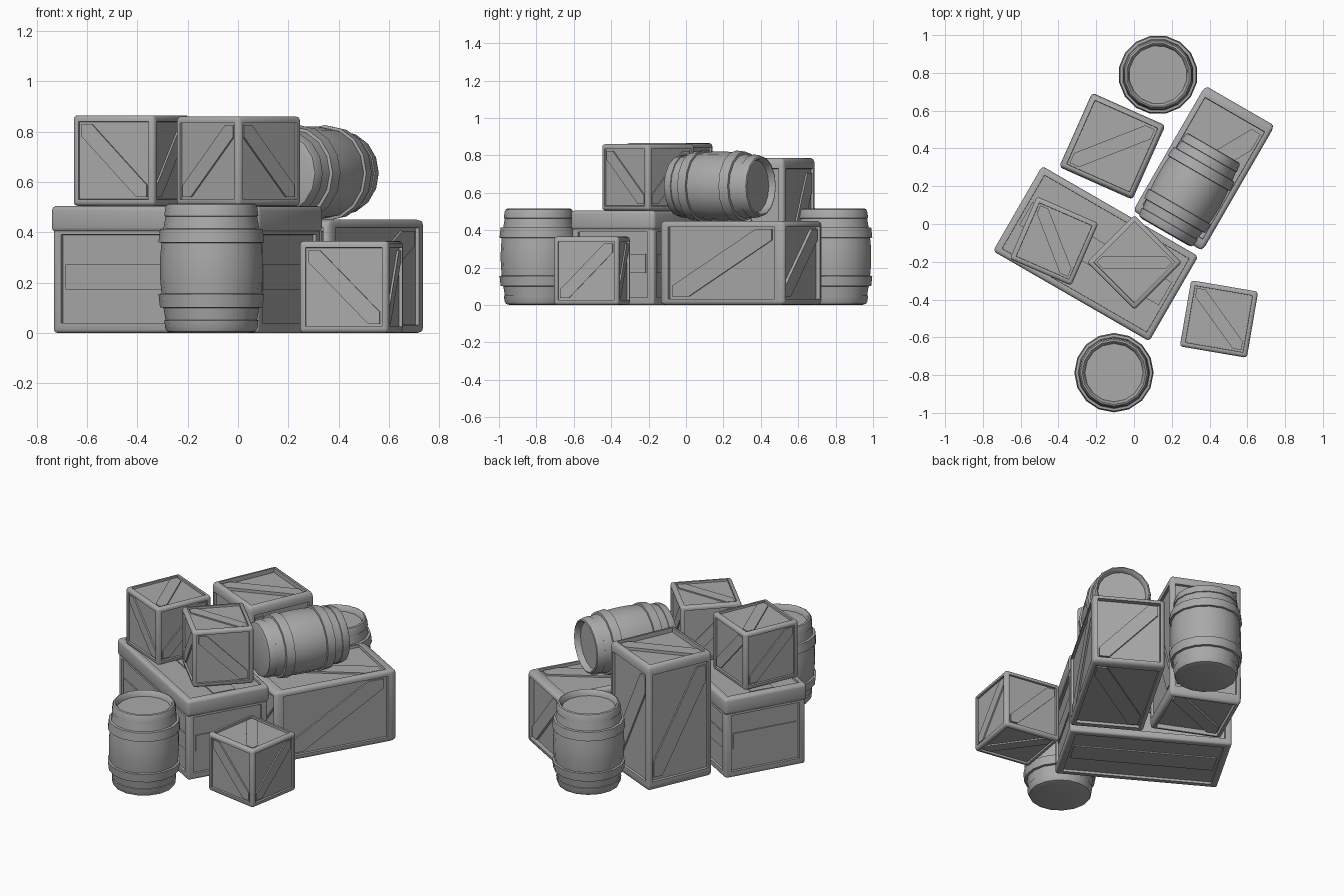
import bpy, bmesh, math
from mathutils import Vector, Matrix

old = bpy.data.objects.get("Cube")
if old:
    bpy.data.objects.remove(old, do_unlink=True)

GREY = (0.4, 0.4, 0.4, 1.0)
mat = bpy.data.materials.new("plain grey")
mat.use_nodes = True
mat.diffuse_color = GREY
mat.node_tree.nodes["Principled BSDF"].inputs["Base Color"].default_value = GREY

X, Y, Z = Vector((1, 0, 0)), Vector((0, 1, 0)), Vector((0, 0, 1))


def finish(bm, name, location, turn=0.0, scale=(1, 1, 1), matrix=None):
    bmesh.ops.recalc_face_normals(bm, faces=bm.faces)
    mesh = bpy.data.meshes.new(name)
    bm.to_mesh(mesh)
    bm.free()
    mesh.materials.append(mat)
    ob = bpy.data.objects.new(name, mesh)
    bpy.context.collection.objects.link(ob)
    ob.location, ob.scale = location, scale
    ob.rotation_euler = matrix.to_euler() if matrix else (0, 0, math.radians(turn))
    bpy.ops.object.select_all(action="DESELECT")
    ob.select_set(True)
    bpy.context.view_layer.objects.active = ob
    bpy.ops.object.shade_smooth_by_angle(angle=math.radians(40))
    return ob


def framed_box(bm, size, lift, frame, depth, bevel):
    """Rounded box whose faces are sunk inside a border."""
    box = bmesh.ops.create_cube(bm, size=1)
    verts = box["verts"]
    bmesh.ops.scale(bm, vec=size, verts=verts)
    bmesh.ops.translate(bm, vec=(0, 0, lift), verts=verts)
    faces = list({f for v in verts for f in v.link_faces})
    rim = list({e for f in faces for e in f.edges})
    bmesh.ops.inset_individual(bm, faces=faces, thickness=frame)
    bmesh.ops.inset_individual(bm, faces=faces, thickness=depth * 0.1, depth=-depth)
    bmesh.ops.bevel(bm, geom=rim, offset=bevel, segments=3, profile=0.5, affect="EDGES")


def board(bm, outline, centre, u, v, n, thick):
    """Flat board with its outline in the u, v plane, raised along n."""
    face = bm.faces.new([bm.verts.new(centre + u * a + v * b) for a, b in outline])
    out = bmesh.ops.extrude_face_region(bm, geom=[face])["geom"]
    bmesh.ops.translate(bm, vec=n * thick,
                        verts=[g for g in out if isinstance(g, bmesh.types.BMVert)])


def directions():
    for n in (-Y, Y, X, -X, Z, -Z):
        v = Y if abs(n.z) > 0.5 else Z
        yield n, v.cross(n), v


# Crates: sunk panels crossed by a diagonal board
def crate(name, x, y, z, size, turn):
    bm = bmesh.new()
    framed_box(bm, (1, 1, 1), 0, 0.1, 0.035, 0.045)
    h, c = 0.4, 0.13
    outline = [(-h, h), (c - h, h), (h, c - h), (h, -h), (h - c, -h), (-h, h - c)]
    for n, u, v in directions():
        falling = n.y < -0.5 or n.z > 0.5
        board(bm, outline, n * 0.46, u if falling else -u, v, n, 0.028)
    finish(bm, name, (x, y, z + size[2] / 2), turn, size)


crate("tall_back_crate", -0.115, 0.412, 0, (0.43, 0.425, 0.785), 66)
crate("long_side_crate", 0.37, 0.295, 0, (0.765, 0.425, 0.45), -120)
crate("small_ground_crate", 0.45, -0.503, 0, (0.36, 0.355, 0.365), -9.7)
crate("upper_right_crate", -0.423, -0.09, 0.505, (0.355, 0.36, 0.36), -23.5)
crate("upper_middle_crate", 0.002, -0.203, 0.505, (0.355, 0.355, 0.355), 45)

# Big chest: planked body under a thick lid
LONG, WIDE = 0.94, 0.505
base = (-0.203, -0.157, 0)
bm = bmesh.new()
framed_box(bm, (LONG, WIDE, 0.43), 0.215, 0.055, 0.014, 0.014)
for n, u, v in directions():
    if n.z > 0.5:
        continue
    a = (LONG if abs(u.x) > 0.5 else WIDE) / 2 - 0.055
    b = 0.07 if abs(n.z) > 0.5 else 0.05
    reach = abs(n.x) * LONG / 2 + abs(n.y) * WIDE / 2 + abs(n.z) * 0.215
    centre = Vector((0, 0, 0.222)) + n * (reach - 0.014)
    if n.z < -0.5:
        centre.z = 0.014
    board(bm, [(-a, -b), (a, -b), (a, b), (-a, b)], centre, u, v, n, 0.007)
finish(bm, "chest_body", base, -30)

bm = bmesh.new()
lid = bmesh.ops.create_cube(bm, size=1)["verts"]
bmesh.ops.scale(bm, vec=(LONG + 0.015, WIDE + 0.015, 0.105), verts=lid)
bmesh.ops.translate(bm, vec=(0, 0, 0.4525), verts=lid)
rim = list(bm.edges)
top = [f for f in bm.faces if f.normal.z > 0.5]
bmesh.ops.inset_individual(bm, faces=top, thickness=0.05)
bmesh.ops.inset_individual(bm, faces=top, thickness=0.001, depth=-0.014)
bmesh.ops.bevel(bm, geom=rim, offset=0.02, segments=3, profile=0.5, affect="EDGES")
a, b = LONG / 2 - 0.044, 0.07
board(bm, [(-a, -b), (a, -b), (a, b), (-a, b)], Vector((0, 0, 0.491)), X, Y, Z, 0.008)
finish(bm, "chest_lid", base, -30)


# Barrels: turned profile with raised hoops and a sunk top
def barrel(name, location, turn=0, girth=1.0, matrix=None):
    profile = [(0.155, 0), (0.176, 0.006), (0.183, 0.02), (0.187, 0.05), (0.182, 0.052),
               (0.19, 0.1), (0.204, 0.102), (0.21, 0.155), (0.198, 0.157),
               (0.203, 0.21), (0.204, 0.258), (0.203, 0.306),
               (0.198, 0.358), (0.21, 0.36), (0.204, 0.413), (0.19, 0.415),
               (0.182, 0.463), (0.187, 0.465), (0.183, 0.497), (0.177, 0.511),
               (0.168, 0.515), (0.16, 0.508), (0.154, 0.48)]
    sides = 16
    bm = bmesh.new()
    rings = []
    for r, z in profile:
        rings.append([bm.verts.new((r * girth * math.cos(t), r * girth * math.sin(t), z - 0.2575))
                      for t in (math.tau * i / sides for i in range(sides))])
    for low, high in zip(rings, rings[1:]):
        for i in range(sides):
            j = (i + 1) % sides
            bm.faces.new((low[i], low[j], high[j], high[i]))
    bm.faces.new(rings[0][::-1])
    bm.faces.new(rings[-1])
    finish(bm, name, location, turn, matrix=matrix)


barrel("front_barrel", (-0.106, -0.787, 0.2575))
barrel("back_barrel", (0.127, 0.79, 0.2575), 11)
lying = Matrix.Rotation(math.radians(-30), 3, "Z") @ Matrix.Rotation(math.radians(-90), 3, "X")
barrel("lying_barrel", (0.293, 0.18, 0.635), girth=0.91, matrix=lying)
